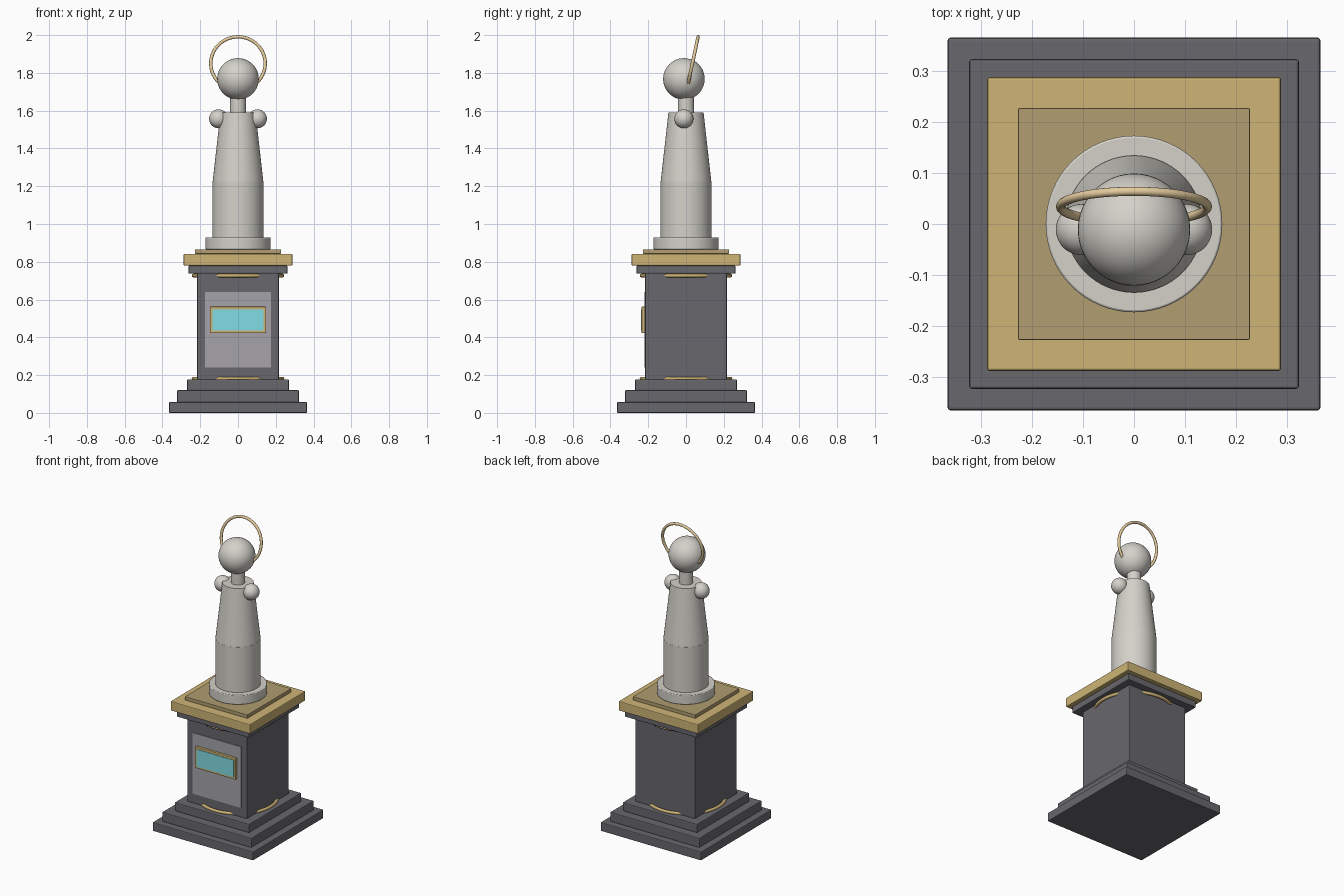
import bpy
import math
from math import radians

cube = bpy.data.objects.get("Cube")
if cube:
    bpy.data.objects.remove(cube, do_unlink=True)


def material(name, rgb, metallic=0.0):
    mat = bpy.data.materials.new(name)
    mat.use_nodes = True
    mat.diffuse_color = (*rgb, 1)
    shader = mat.node_tree.nodes["Principled BSDF"]
    shader.inputs["Base Color"].default_value = (*rgb, 1)
    shader.inputs["Metallic"].default_value = metallic
    return mat


granite = material("dark_granite", (0.14, 0.135, 0.155))
gold = material("gold", (0.62, 0.46, 0.18))
old_gold = material("aged_gold", (0.44, 0.34, 0.16))
halo_gold = material("pale_gold", (0.78, 0.60, 0.34))
marble = material("marble", (0.66, 0.64, 0.59))
steel = material("panel_grey", (0.38, 0.37, 0.40))
glass = material("cyan_glass", (0.22, 0.72, 0.78))


def finish(name, mat, smooth=True):
    obj = bpy.context.object
    obj.name = name
    obj.data.materials.append(mat)
    if smooth:
        bpy.ops.object.shade_smooth_by_angle(angle=radians(35))
    return obj


def bevel(obj, width):
    mod = obj.modifiers.new("soft_edges", "BEVEL")
    mod.width = width
    mod.segments = 2


def box(name, half, y0, y1, z0, z1, mat, edge=0.0):
    """Box centred on x, spanning y0..y1 and z0..z1."""
    bpy.ops.mesh.primitive_cube_add(size=1, location=(0, (y0 + y1) / 2, (z0 + z1) / 2))
    obj = bpy.context.object
    obj.scale = (2 * half, y1 - y0, z1 - z0)
    bpy.ops.object.transform_apply(location=False, rotation=False)
    if edge:
        bevel(obj, edge)
    return finish(name, mat, smooth=False)


def slab(name, half, z0, z1, mat, edge=0.005):
    return box(name, half, -half, half, z0, z1, mat, edge)


def drum(name, r0, r1, z0, z1, mat, edge=0.0):
    bpy.ops.mesh.primitive_cone_add(vertices=64, radius1=r0, radius2=r1, depth=z1 - z0,
                                    location=(0, 0, (z0 + z1) / 2))
    obj = finish(name, mat)
    if edge:
        bevel(obj, edge)
    return obj


def ball(name, radius, location):
    bpy.ops.mesh.primitive_uv_sphere_add(segments=48, ring_count=24, radius=radius,
                                         location=location)
    return finish(name, marble)


def ring(name, major, minor, location, mat, tilt=0.0):
    bpy.ops.mesh.primitive_torus_add(major_segments=72, minor_segments=12,
                                     major_radius=major, minor_radius=minor,
                                     location=location, rotation=(tilt, 0, 0))
    return finish(name, mat)


# Stepped base
slab("base_step_lower", 0.365, 0, 0.057, granite)
slab("base_step_middle", 0.323, 0.057, 0.12, granite)
slab("base_step_upper", 0.27, 0.12, 0.177, granite)

# Pedestal shaft with a ring at each end
slab("pedestal_shaft", 0.216, 0.177, 0.74, granite, 0.003)
for label, z in (("lower", 0.181), ("upper", 0.727)):
    ring(label + "_trim_ring", 0.235, 0.01, (0, 0, z), gold)

# Cornice and gold cap
slab("cornice", 0.262, 0.737, 0.78, granite)
slab("gold_cap", 0.288, 0.78, 0.842, gold)
slab("cap_plate", 0.227, 0.842, 0.866, old_gold, 0.002)

# Front panel and plaque
box("front_panel", 0.176, -0.221, -0.21, 0.24, 0.64, steel)
box("plaque_frame", 0.148, -0.235, -0.215, 0.422, 0.562, gold, 0.003)
box("plaque_screen", 0.134, -0.238, -0.22, 0.436, 0.548, glass)

# Statue
drum("statue_foot", 0.173, 0.173, 0.866, 0.928, marble, 0.004)
drum("lower_robe", 0.135, 0.135, 0.928, 1.225, marble)
drum("upper_robe", 0.134, 0.093, 1.225, 1.59, marble)
drum("neck", 0.043, 0.043, 1.58, 1.70, marble)
ball("head", 0.11, (0, -0.011, 1.768))
for label, side in (("left", 1), ("right", -1)):
    ball(label + "_shoulder", 0.05, (side * 0.103, -0.011, 1.557))

# Halo tilted back behind the head
ring("halo", 0.144, 0.009, (0, 0.034, 1.85), halo_gold, radians(90 - 12))
